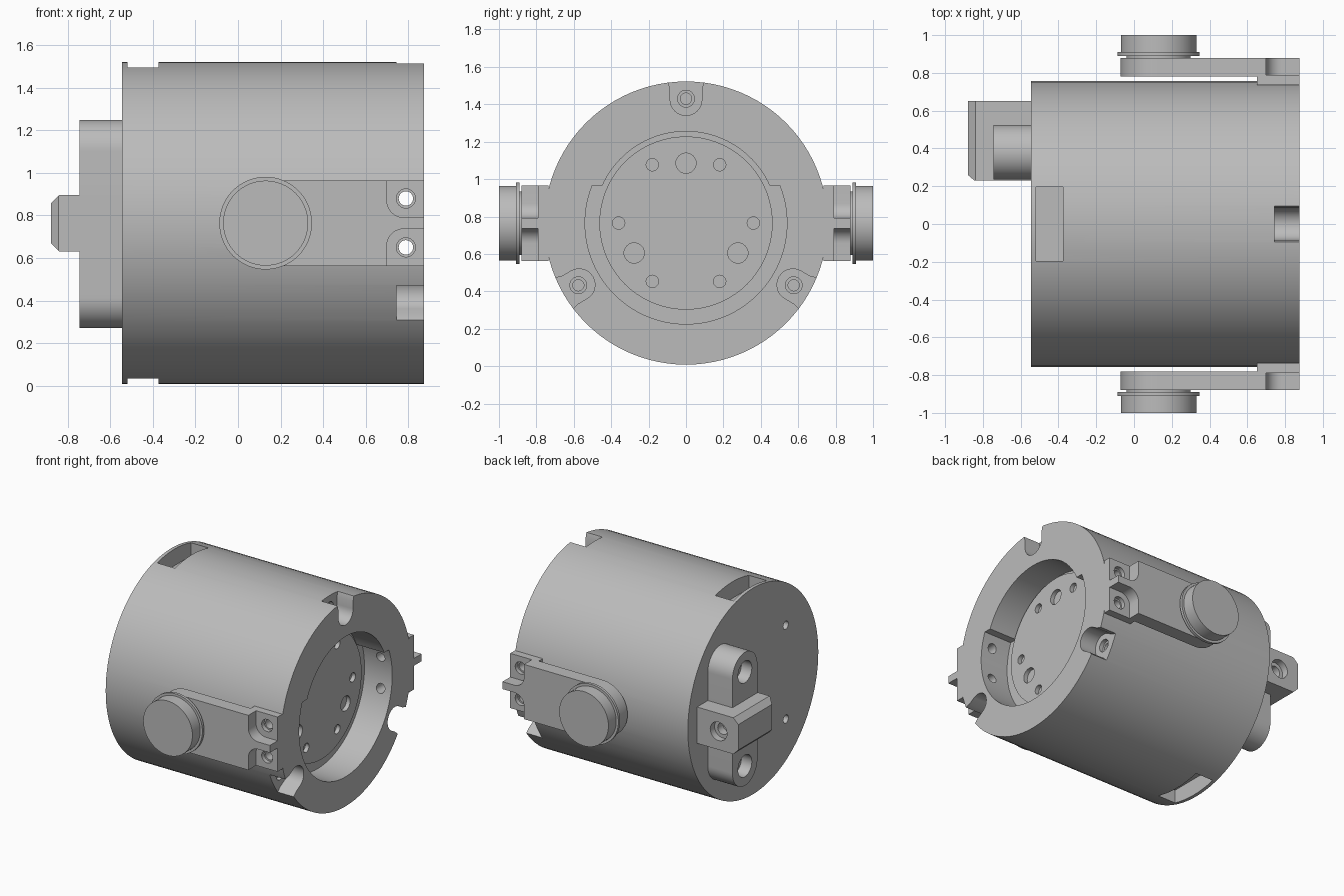
import bpy, bmesh, math
from mathutils import Matrix

if "Cube" in bpy.data.objects:
    bpy.data.objects.remove(bpy.data.objects["Cube"], do_unlink=True)

mat = bpy.data.materials.new("machined_grey")
mat.use_nodes = True
GREY = (0.5, 0.5, 0.5, 1)
mat.diffuse_color = GREY
mat.node_tree.nodes["Principled BSDF"].inputs["Base Color"].default_value = GREY

CZ = 0.765          # height of the main axis
R = 0.757           # housing radius
X0, X1 = -0.545, 0.875
parts = []


def arc(u, v, r, a0, a1, n):
    step = (a1 - a0) / n
    return [(u + r * math.cos(math.radians(a0 + step * i)),
             v + r * math.sin(math.radians(a0 + step * i))) for i in range(n + 1)]


def rect(u0, u1, v0, v1):
    return [(u0, v0), (u1, v0), (u1, v1), (u0, v1)]


def prism(name, pts, axis, a, b):
    """Extrude a 2D outline from a to b along an axis."""
    place = {"x": lambda u, v, w: (w, u, v),
             "y": lambda u, v, w: (u, w, v),
             "z": lambda u, v, w: (u, v, w)}[axis]
    bm = bmesh.new()
    low = [bm.verts.new(place(u, v, a)) for u, v in pts]
    high = [bm.verts.new(place(u, v, b)) for u, v in pts]
    bm.faces.new(low)
    bm.faces.new(high[::-1])
    for i in range(len(pts)):
        j = (i + 1) % len(pts)
        bm.faces.new((low[i], low[j], high[j], high[i]))
    bmesh.ops.recalc_face_normals(bm, faces=bm.faces)
    me = bpy.data.meshes.new(name)
    bm.to_mesh(me)
    bm.free()
    me.materials.append(mat)
    ob = bpy.data.objects.new(name, me)
    bpy.context.collection.objects.link(ob)
    return ob


def rod(name, u, v, r, axis, a, b, n=32):
    return prism(name, arc(u, v, r, 0, 360, n)[:-1], axis, a, b)


def combine(ob, tools, operation="DIFFERENCE"):
    """Apply booleans and discard the tools."""
    for t in tools:
        m = ob.modifiers.new("bool", "BOOLEAN")
        m.operation, m.solver, m.object = operation, "EXACT", t
    bpy.context.view_layer.update()
    deps = bpy.context.evaluated_depsgraph_get()
    me = bpy.data.meshes.new_from_object(ob.evaluated_get(deps))
    ob.modifiers.clear()
    ob.data = me
    for t in tools:
        bpy.data.objects.remove(t, do_unlink=True)
    return ob


# Housing drum
housing = rod("housing", 0, CZ, R, "x", X0, X1, 96)
cuts = []

# Open end recess: wider below the shoulder than above it
shoulder, r_up, r_low = 0.2, 0.49, 0.54
au = math.degrees(math.asin(shoulder / r_up))
al = math.degrees(math.asin(shoulder / r_low))
outline = arc(0, CZ, r_up, au, 180 - au, 40) + arc(0, CZ, r_low, 180 - al, 360 + al, 56)
cuts.append(prism("cut", outline, "x", 0.65, 1))

# Three screw notches in the rim
for ang in (0, 120, 240):
    u_shape = [(0.1, 0.9), (0.097, 0.76), (0.085, 0.715)]
    u_shape += arc(0, 0.66, 0.085, 0, -180, 16)
    u_shape += [(-0.085, 0.715), (-0.097, 0.76), (-0.1, 0.9)]
    c, s = math.cos(math.radians(ang)), math.sin(math.radians(ang))
    turn = lambda p: (p[0] * c - p[1] * s, CZ + p[0] * s + p[1] * c)
    cuts.append(prism("cut", [turn(p) for p in u_shape], "x", 0.745, 1))
    hy, hz = turn((0, 0.665))
    cuts.append(rod("cut", hy, hz, 0.045, "x", 0.715, 0.8, 24))
    cuts.append(rod("cut", hy, hz, 0.03, "x", 0.66, 0.8, 24))

# Pockets above and below near the closed end
for z0, z1 in ((1.4, 1.7), (-0.2, 0.13)):
    cuts.append(prism("cut", rect(-0.52, -0.375, -0.195, 0.195), "z", z0, z1))

# Cross holes for the arm screws, and blind holes in the closed end
for z in (0.88, 0.65):
    cuts.append(rod("cut", 0.79, z, 0.034, "y", -1.2, 1.2, 24))
for z in (1.105, 0.415):
    cuts.append(rod("cut", -0.38, z, 0.03, "x", -0.7, -0.45, 24))
parts.append(combine(housing, cuts))

# Raised floor disc with its ring of holes
disc = rod("recess_disc", 0, CZ, 0.463, "x", 0.6, 0.68, 72)
cuts = []
for k in range(3):
    a = math.radians(90 + 120 * k)
    cuts.append(rod("cut", 0.32 * math.cos(a), CZ + 0.32 * math.sin(a), 0.054, "x", 0.61, 0.8))
for k in range(6):
    a = math.radians(60 * k)
    cuts.append(rod("cut", 0.36 * math.cos(a), CZ + 0.36 * math.sin(a), 0.033, "x", 0.61, 0.8, 24))
parts.append(combine(disc, cuts))

# Side arms with round knobs, one on each side
for side, s in (("right", -1), ("left", 1)):
    top, bottom = 0.965, 0.563
    tongue = arc(0.13, 0.764, 0.201, 90, 270, 32) + [(X1, bottom), (X1, top)]
    arm = prism(side + "_arm", tongue, "y", s * 0.78, s * 0.88)
    foot = prism("foot", rect(0.65, X1, bottom, top), "y", s * 0.735, s * 0.879)
    combine(arm, [foot], "UNION")
    cuts = []
    for m, z in ((1, 0.88), (-1, 0.65)):
        edge = 0.764 + m * 0.027
        corner = arc(0.78, 0.08, 0.08, 180, 270, 10)
        pocket = [(0.70, 0.4)] + corner + [(1, 0), (1, 0.4)]
        cuts.append(prism("cut", [(x, edge + m * h) for x, h in pocket],
                          "y", s * 0.79, s * 1.1))
        cuts.append(rod("cut", 0.79, z, 0.045, "y", s * 0.76, s * 1.1, 24))
        cuts.append(rod("cut", 0.79, z, 0.034, "y", s * 0.6, s * 1.1, 24))
    parts.append(combine(arm, cuts))
    for label, r, y0, y1 in (("neck", 0.17, 0.87, 0.895),
                             ("flange", 0.218, 0.89, 0.91),
                             ("knob", 0.2, 0.905, 1.0)):
        parts.append(rod(side + "_" + label, 0.13, 0.764, r, "y", s * y0, s * y1, 64))

# Mounting bar on the closed end
BY = 0.38
outline = arc(BY, 1.105, 0.145, 0, 180, 24) + arc(BY, 0.415, 0.145, 180, 360, 24)
bar = prism("mounting_bar", outline, "x", -0.745, X0 + 0.002)
cuts = []
for z in (1.105, 0.415):
    cuts.append(rod("cut", BY, z, 0.08, "x", -0.9, -0.66))
    cuts.append(rod("cut", BY, z, 0.05, "x", -0.9, -0.58))
parts.append(combine(bar, cuts))

# Chamfered clamp block across the bar
plan = [(X0, 0.23), (-0.845, 0.23), (-0.88, 0.26), (-0.88, 0.65), (X0, 0.65)]
block = prism("clamp_block", plan, "z", 0.5, 1.0)
elevation = [(-0.5, 0.63), (-0.84, 0.63), (-0.88, 0.67),
             (-0.88, 0.857), (-0.84, 0.897), (-0.5, 0.897)]
combine(block, [prism("limit", elevation, "y", 0, 1)], "INTERSECT")
parts.append(combine(block, [rod("cut", -0.72, CZ, 0.068, "y", 0.6, 0.8),
                             rod("cut", -0.72, CZ, 0.042, "y", 0.54, 0.8)]))

# Smooth round walls, keep edges crisp
bpy.ops.object.select_all(action="DESELECT")
for ob in parts:
    ob.select_set(True)
bpy.context.view_layer.objects.active = parts[0]
bpy.ops.object.shade_smooth_by_angle(angle=math.radians(30))
